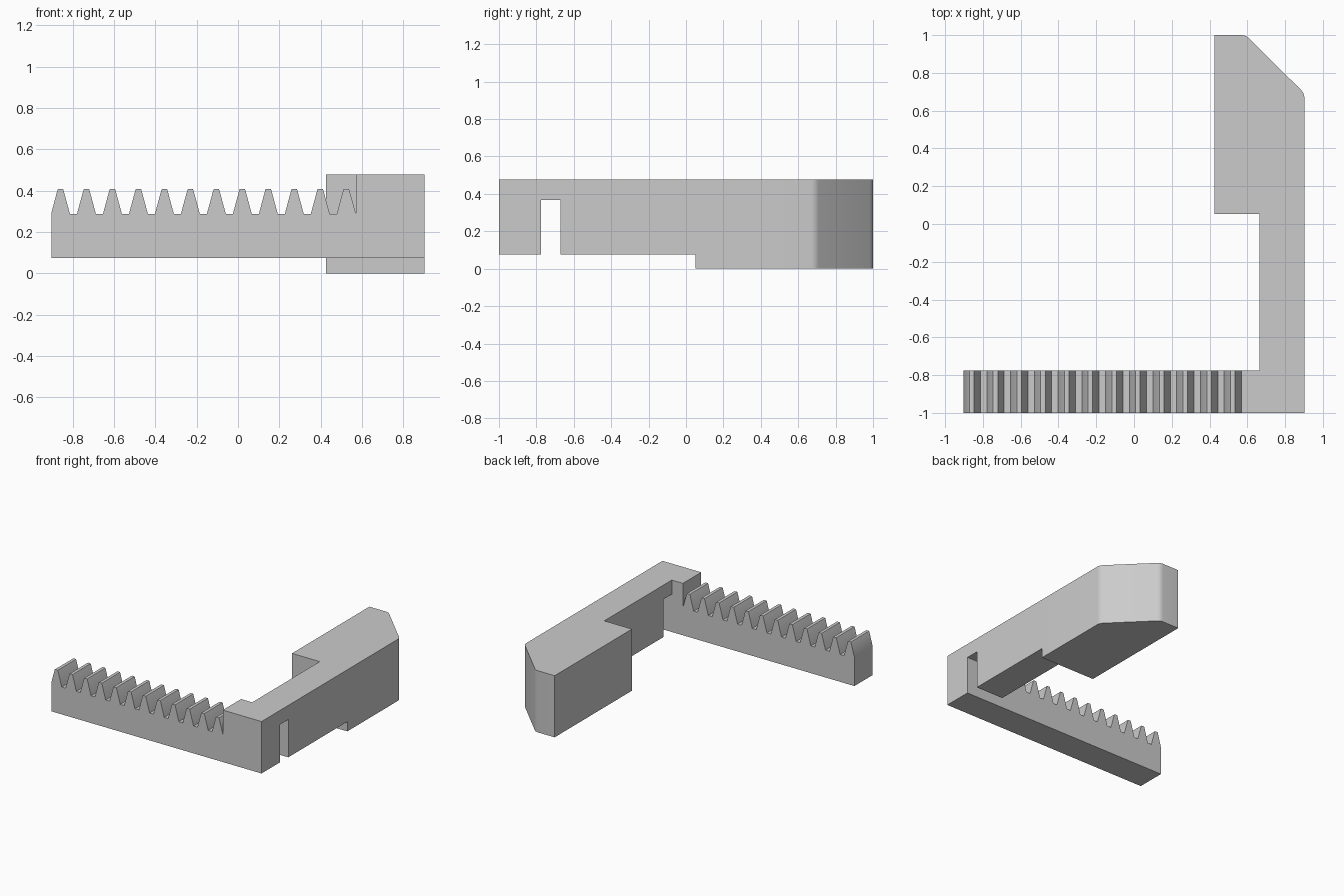
import bpy
import bmesh
import math
from mathutils import Vector

cube = bpy.data.objects.get("Cube")
if cube:
    bpy.data.objects.remove(cube, do_unlink=True)

grey = bpy.data.materials.new("plain grey")
grey.use_nodes = True
colour = (0.6, 0.6, 0.6, 1)
grey.diffuse_color = colour
grey.node_tree.nodes["Principled BSDF"].inputs["Base Color"].default_value = colour


def extrude_profile(name, points, direction):
    """Extrude a closed 3D outline along a direction into a solid."""
    bm = bmesh.new()
    face = bm.faces.new([bm.verts.new(p) for p in points])
    new = bmesh.ops.extrude_face_region(bm, geom=[face])["geom"]
    verts = [v for v in new if isinstance(v, bmesh.types.BMVert)]
    bmesh.ops.translate(bm, verts=verts, vec=direction)
    bmesh.ops.recalc_face_normals(bm, faces=bm.faces)
    mesh = bpy.data.meshes.new(name)
    bm.to_mesh(mesh)
    bm.free()
    mesh.materials.append(grey)
    obj = bpy.data.objects.new(name, mesh)
    bpy.context.collection.objects.link(obj)
    bpy.ops.object.select_all(action="DESELECT")
    obj.select_set(True)
    bpy.context.view_layer.objects.active = obj
    bpy.ops.object.shade_smooth_by_angle(angle=math.radians(30))
    return obj


def rounded(before, corner, after, cut, steps=4):
    """Points of a small curve replacing a 2D corner."""
    c = Vector(corner)
    a = c + (Vector(before) - c).normalized() * cut
    b = c + (Vector(after) - c).normalized() * cut
    return [a.lerp(c, i / steps).lerp(c.lerp(b, i / steps), i / steps)
            for i in range(steps + 1)]


RIGHT, FRONT, BACK = 0.902, -1.0, 1.0
TOP, ARM_BOTTOM = 0.478, 0.075
RACK_BACK, ARM_INNER, PAD_FRONT = -0.776, 0.665, 0.052

# Toothed rack with the raised corner block
root, tip = 0.287, 0.409
pitch, first, teeth = 0.1257, -0.859, 12
half_tip, half_root = 0.013, 0.046
block_x = 0.57
outline = [(-RIGHT, ARM_BOTTOM), (-RIGHT, root + 0.01)]
for i in range(teeth):
    x = first + i * pitch
    if i:
        outline.append((x - half_root, root))
    # Tooth tip with softened corners
    for side in (-1, 1):
        edge = (x + side * half_tip, tip)
        flank = (x + side * half_root, root)
        ends = (flank, (x, tip)) if side < 0 else ((x, tip), flank)
        outline += [tuple(p) for p in rounded(ends[0], edge, ends[1], 0.005, 2)]
    if i < teeth - 1:
        outline.append((x + half_root, root))
outline += [(block_x, root + 0.004), (block_x, TOP), (RIGHT, TOP), (RIGHT, ARM_BOTTOM)]
extrude_profile("toothed_rack", [(x, FRONT, z) for x, z in outline],
                (0, RACK_BACK - FRONT, 0))

# Connecting arm with a slot beside the rack
slot_back, slot_top = -0.672, 0.368
outline = [(RACK_BACK, TOP), (PAD_FRONT, TOP), (PAD_FRONT, ARM_BOTTOM),
           (slot_back, ARM_BOTTOM), (slot_back, slot_top), (RACK_BACK, slot_top)]
extrude_profile("slotted_arm", [(ARM_INNER, y, z) for y, z in outline],
                (RIGHT - ARM_INNER, 0, 0))

# Thick end pad with one slanted, softened corner
inner, slant_a, slant_b = (0.427, BACK), (0.592, BACK), (RIGHT, 0.692)
corner = (RIGHT, PAD_FRONT)
outline = [(inner[0], PAD_FRONT), inner]
outline += rounded(inner, slant_a, slant_b, 0.025)
outline += rounded(slant_a, slant_b, corner, 0.025)
outline.append(corner)
extrude_profile("end_pad", [(p[0], p[1], 0) for p in outline], (0, 0, TOP))
